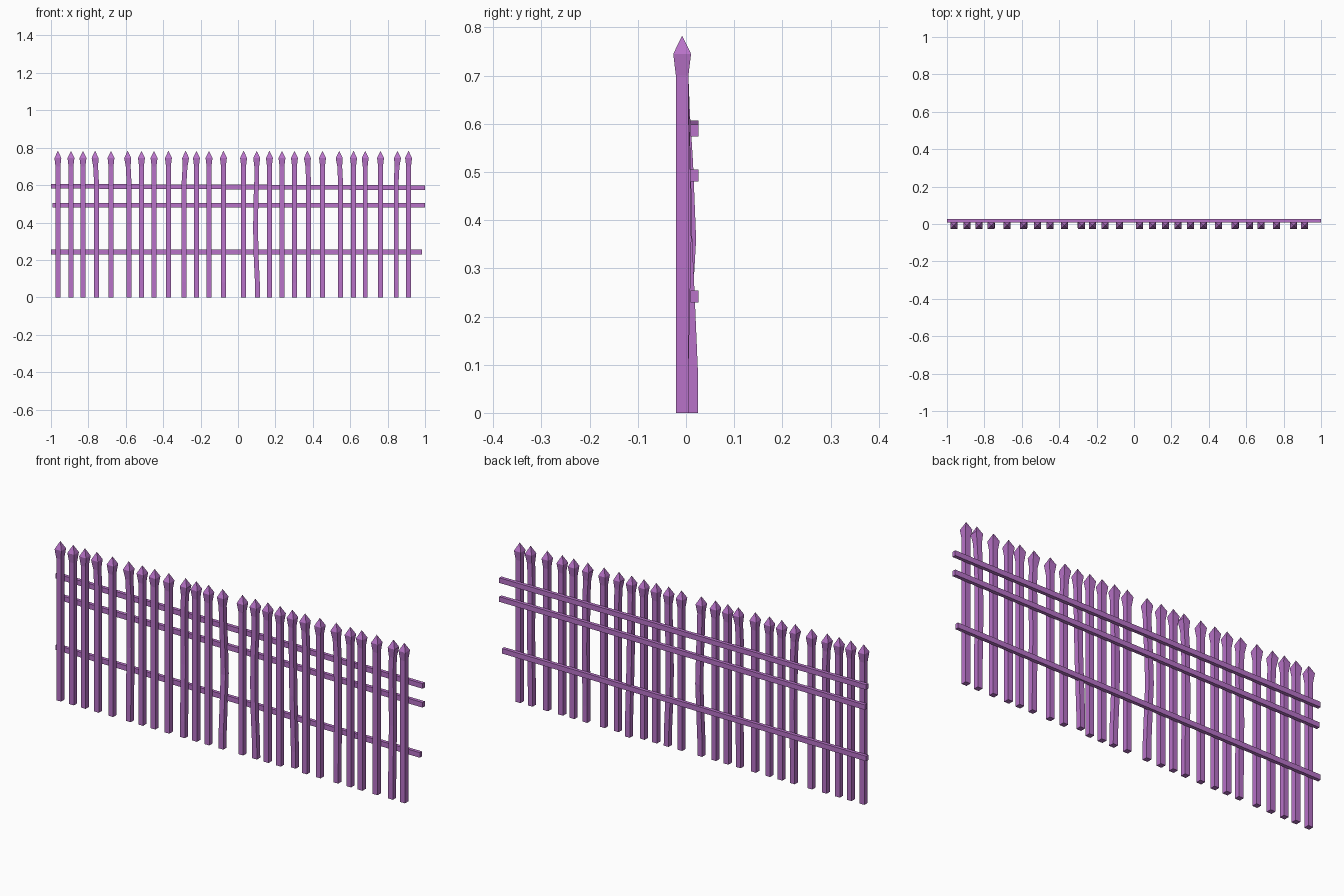
import bpy, bmesh
from mathutils import Vector

if "Cube" in bpy.data.objects:
    bpy.data.objects.remove(bpy.data.objects["Cube"])

mat = bpy.data.materials.new("purple_paint")
mat.diffuse_color = (0.48, 0.17, 0.58, 1)
mat.use_nodes = True
mat.node_tree.nodes["Principled BSDF"].inputs["Base Color"].default_value = mat.diffuse_color


def finish(name, bm):
    bmesh.ops.recalc_face_normals(bm, faces=bm.faces)
    me = bpy.data.meshes.new(name)
    bm.to_mesh(me)
    bm.free()
    me.materials.append(mat)
    ob = bpy.data.objects.new(name, me)
    bpy.context.collection.objects.link(ob)


def skin(bm, rings):
    loops = [[bm.verts.new(p) for p in r] for r in rings]
    for a, b in zip(loops, loops[1:]):
        for i in range(4):
            j = (i + 1) % 4
            bm.faces.new((a[i], a[j], b[j], b[i]))
    bm.faces.new(loops[0][::-1])
    return loops[-1]


def square(c, w, d):
    x, y, z = c
    return [(x - w, y - d, z), (x + w, y - d, z), (x + w, y + d, z), (x - w, y + d, z)]


# Picket: square post with a flared spear head, slightly warped
def picket(name, x, mid=0.0, low=0.0, head=0.0, mid_x=0.0, low_x=0.0):
    y = -0.008
    # height, x shift, y shift, half width
    profile = [(0, low_x, low, 0.013), (0.08, low_x * 0.7, low, 0.013),
               (0.22, mid_x * 0.5, low * 0.5 + mid * 0.5, 0.013),
               (0.36, mid_x, mid, 0.013), (0.52, mid_x * 0.7, mid * 0.6, 0.013),
               (0.62, 0, mid * 0.2, 0.013), (0.70, head * 0.6, 0, 0.013),
               (0.745, head, 0, 0.0185)]
    bm = bmesh.new()
    top = skin(bm, [square((x + dx, y + dy, z), w, w) for z, dx, dy, w in profile])
    tip = bm.verts.new((x + head, y, 0.783))
    for i in range(4):
        bm.faces.new((top[i], top[(i + 1) % 4], tip))
    finish(name, bm)


xs = [-.963, -.893, -.829, -.757, -.679, -.583, -.516, -.449, -.372, -.288, -.222,
      -.155, -.078, .03, .10, .168, .235, .302, .377, .452, .548, .618, .68, .762,
      .846, .912]
warps = {
    3: dict(head=-.007), 5: dict(head=-.007, mid=.004), 9: dict(head=.008, mid=.004),
    12: dict(mid=.016), 14: dict(mid_x=-.006, low_x=.005), 17: dict(low=.020, mid=.008),
    18: dict(head=-.006), 20: dict(head=-.007, mid=.004), 24: dict(head=.007, mid=.006),
}
for i, x in enumerate(xs):
    picket(f"picket_{i + 1:02d}", x, **warps.get(i, {}))


# Horizontal rails behind the pickets
def rail(name, x0, z0, x1, z1):
    bm = bmesh.new()
    h, d, y = 0.0125, 0.0085, 0.0175
    rings = []
    for t in (0, 0.5, 1):
        x, z = x0 + (x1 - x0) * t, z0 + (z1 - z0) * t
        rings.append([(x, y - d, z - h), (x, y + d, z - h), (x, y + d, z + h), (x, y - d, z + h)])
    bm.faces.new(skin(bm, rings))
    finish(name, bm)


rail("top_rail", -1.0, 0.594, 1.0, 0.586)
rail("middle_rail", -0.993, 0.493, 1.0, 0.493)
rail("bottom_rail", -1.0, 0.242, 0.985, 0.242)
